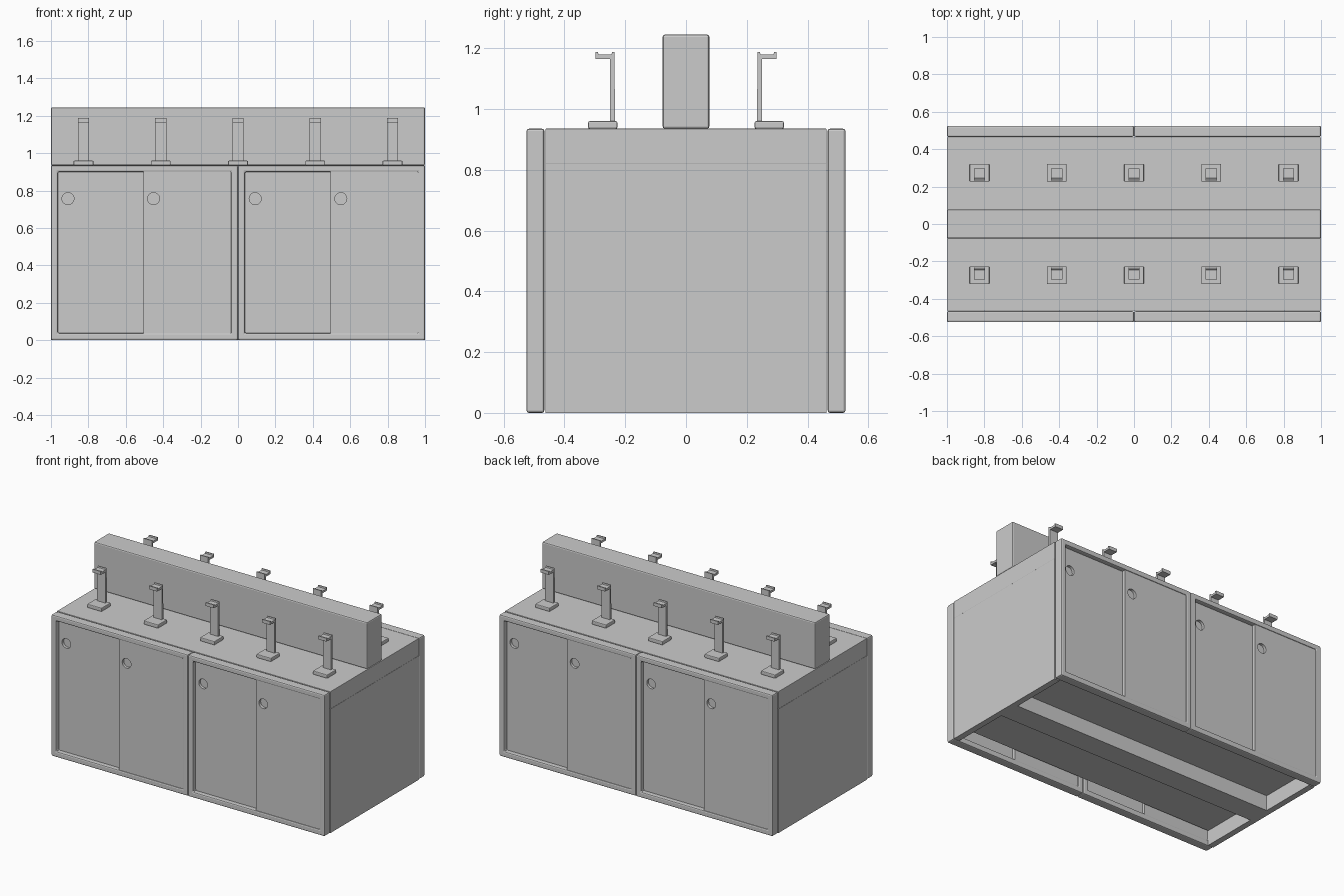
import bpy, bmesh
from math import pi
from mathutils import Matrix

if "Cube" in bpy.data.objects:
    bpy.data.objects.remove(bpy.data.objects["Cube"])


def finish(name, bm, bevel=0.0, turn=False):
    if turn:  # half turn about z gives the back side
        bmesh.ops.transform(bm, matrix=Matrix.Rotation(pi, 4, 'Z'), verts=bm.verts)
    bmesh.ops.recalc_face_normals(bm, faces=bm.faces)
    me = bpy.data.meshes.new(name)
    bm.to_mesh(me)
    bm.free()
    ob = bpy.data.objects.new(name, me)
    bpy.context.collection.objects.link(ob)
    if bevel:
        m = ob.modifiers.new("soft_edges", 'BEVEL')
        m.width, m.segments, m.limit_method = bevel, 2, 'ANGLE'
    return ob


def box(name, x, y, z, bevel=0.0, turn=False):
    bm = bmesh.new()
    bmesh.ops.create_cube(bm, size=1)
    for v in bm.verts:
        v.co = [a + (b - a) * (c + 0.5) for (a, b), c in zip((x, y, z), v.co)]
    return finish(name, bm, bevel, turn)


def carve(ob, cut):
    cut.hide_render = True
    m = ob.modifiers.new("carve", 'BOOLEAN')
    m.operation, m.object, m.solver = 'DIFFERENCE', cut, 'EXACT'
    dg = bpy.context.evaluated_depsgraph_get()
    me = bpy.data.meshes.new_from_object(ob.evaluated_get(dg))
    ob.modifiers.clear()
    ob.data = me
    bpy.data.objects.remove(cut)


def frame(name, x, z, ix, iz, y, turn):
    bm = bmesh.new()
    rings = []
    for (a, b), (c, d), yy in ((x, z, y[0]), (ix, iz, y[0]), (ix, iz, y[1]), (x, z, y[1])):
        rings.append([bm.verts.new((px, yy, pz)) for px, pz in ((a, c), (b, c), (b, d), (a, d))])
    for r, q in zip(rings, rings[1:] + rings[:1]):
        for i in range(4):
            j = (i + 1) % 4
            bm.faces.new((r[i], r[j], q[j], q[i]))
    return finish(name, bm, 0.008, turn)


def door(name, x, y, hole_x, turn):
    ob = box(name, x, y, (0.035, 0.903), 0, turn)
    # finger pull recess
    bm = bmesh.new()
    bmesh.ops.create_cone(bm, cap_ends=True, segments=32, radius1=0.032, radius2=0.032, depth=0.036,
                          matrix=Matrix.Translation((hole_x, y[0], 0.757)) @ Matrix.Rotation(pi / 2, 4, 'X'))
    carve(ob, finish("pull_cutter", bm, 0, turn))


# carcass with two hollow bays underneath, worktop and upper divider
body = box("carcass", (-1, 1), (-0.463, 0.463), (0, 0.82))
for s in (False, True):
    carve(body, box("bay_cutter", (-0.96, 0.96), (-0.5, -0.075), (-0.1, 0.1), 0, s))
box("worktop", (-1, 1), (-0.463, 0.463), (0.82, 0.935), 0.002)
box("upper_divider", (-1, 1), (-0.077, 0.077), (0.935, 1.245), 0.008)

# hook side profile (y, z)
HOOK = [(-.233, .955), (-.236, 1.187), (-.243, 1.187), (-.245, 1.179), (-.288, 1.179), (-.29, 1.187),
        (-.298, 1.187), (-.298, 1.165), (-.25, 1.165), (-.25, .955)]

for turn, tag in ((False, "front"), (True, "back")):
    # door frames with pairs of sliding doors, right one in front
    for x0, a, b in ((-1, -0.963, -0.038), (0, 0.038, 0.963)):
        mid = (a + b) / 2
        frame(tag + "_frame", (x0, x0 + 1), (0, 0.935), (a, b), (0.038, 0.9), (-0.525, -0.466), turn)
        door(tag + "_rear_door", (a - 0.003, mid + 0.02), (-0.496, -0.474), a + 0.054, turn)
        door(tag + "_near_door", (mid - 0.005, b + 0.003), (-0.52, -0.498), mid + 0.049, turn)
    # row of hooks on square feet
    for i in range(-2, 3):
        cx = i * 0.413
        box(tag + "_hook_foot", (cx - 0.053, cx + 0.053), (-0.322, -0.226), (0.935, 0.96), 0.005, turn)
        bm = bmesh.new()
        f = bm.faces.new([bm.verts.new((cx - 0.03, y, z)) for y, z in HOOK])
        ext = bmesh.ops.extrude_face_region(bm, geom=[f])
        bmesh.ops.translate(bm, vec=(0.06, 0, 0),
                            verts=[g for g in ext["geom"] if isinstance(g, bmesh.types.BMVert)])
        finish(tag + "_hook", bm, 0, turn)
